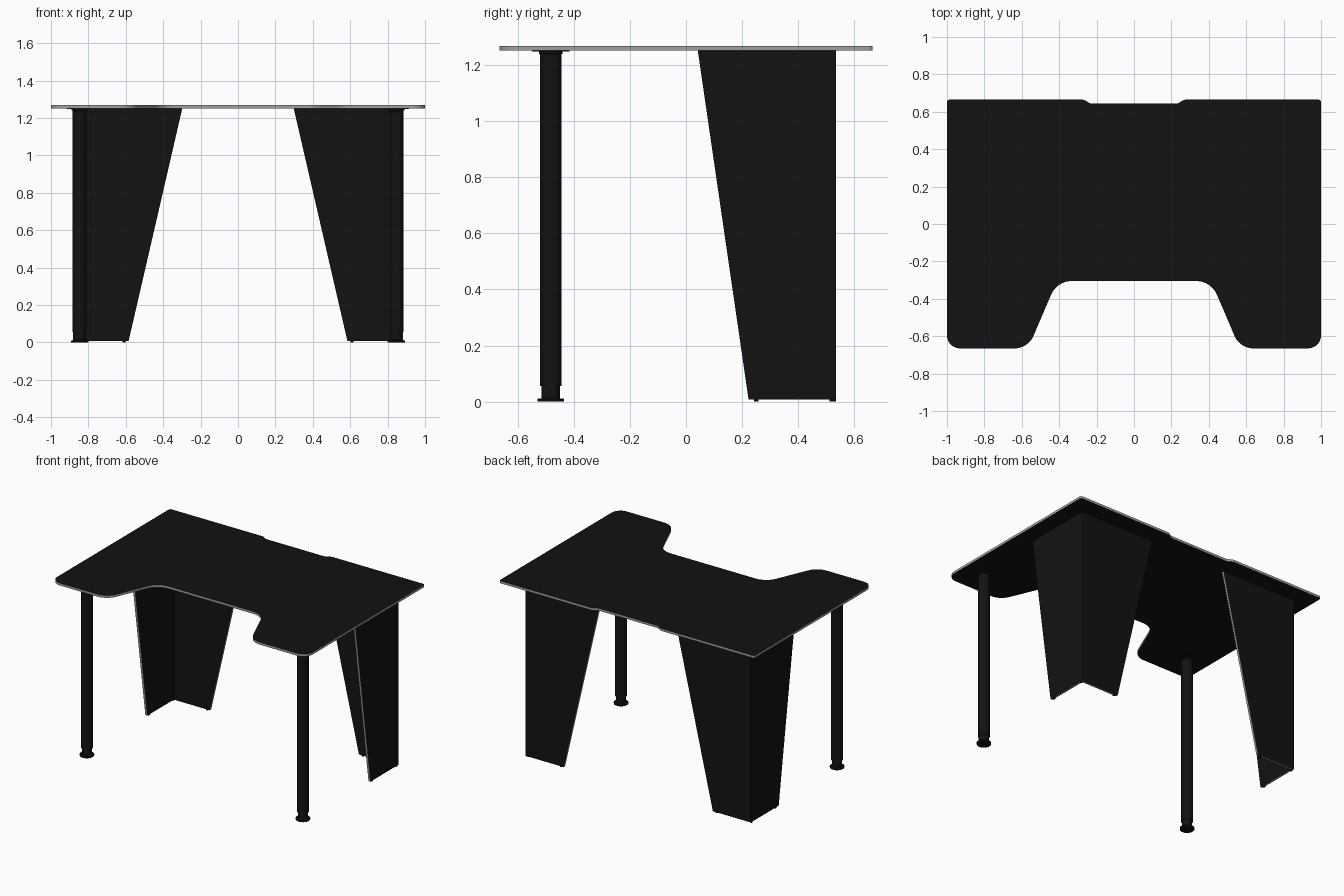
import bpy, bmesh, math
from mathutils import Vector

if "Cube" in bpy.data.objects:
    bpy.data.objects.remove(bpy.data.objects["Cube"])


def material(name, v):
    m = bpy.data.materials.new(name)
    m.diffuse_color = (v, v, v, 1)
    m.use_nodes = True
    m.node_tree.nodes["Principled BSDF"].inputs["Base Color"].default_value = m.diffuse_color
    return m


BLACK = material("black_laminate", 0.006)
GREY = material("grey_edge_band", 0.35)


def make_object(name, bm):
    bmesh.ops.recalc_face_normals(bm, faces=bm.faces)
    mesh = bpy.data.meshes.new(name)
    bm.to_mesh(mesh)
    bm.free()
    mesh.materials.append(BLACK)
    mesh.materials.append(GREY)
    ob = bpy.data.objects.new(name, mesh)
    bpy.context.collection.objects.link(ob)
    return ob


def fillet(corners, steps=10):
    """Round each (x, y, radius) corner of a closed outline."""
    out = []
    for i, (x, y, r) in enumerate(corners):
        p = Vector((x, y))
        a = (Vector(corners[i - 1][:2]) - p).normalized()
        b = (Vector(corners[(i + 1) % len(corners)][:2]) - p).normalized()
        half = a.angle(b) / 2
        centre = p + (a + b).normalized() * (r / math.sin(half))
        s = p + a * (r / math.tan(half)) - centre
        e = p + b * (r / math.tan(half)) - centre
        sweep = s.angle_signed(e)
        for k in range(steps + 1):
            t = -sweep * k / steps
            c, n = math.cos(t), math.sin(t)
            out.append(centre + Vector((s.x * c - s.y * n, s.x * n + s.y * c)))
    return out


def slab(points, offset):
    """Extrude a closed polygon by an offset vector."""
    bm = bmesh.new()
    face = bm.faces.new([bm.verts.new(p) for p in points])
    new = bmesh.ops.extrude_face_region(bm, geom=[face])
    # keep the starting cap so the slab is closed
    verts = [g for g in new["geom"] if isinstance(g, bmesh.types.BMVert)]
    bmesh.ops.translate(bm, verts=verts, vec=offset)
    if not any(all(abs((v.co - Vector(points[0])).dot(Vector(offset))) < 1e-7
                   for v in f.verts) for f in bm.faces):
        bm.verts.ensure_lookup_table()
        bm.faces.new(bm.verts[:len(points)])
    bmesh.ops.recalc_face_normals(bm, faces=bm.faces)
    return bm


# Desktop with front cut-out and shallow rear cable recess
right = [(0.235, 0.643, 0.05), (0.265, 0.665, 0.05), (1, 0.665, 0.015),
         (1, -0.665, 0.07), (0.566, -0.665, 0.11), (0.412, -0.305, 0.12)]
left = [(-x, y, r) for x, y, r in reversed(right)]
bm = slab([(p.x, p.y, 1.251) for p in fillet(right + left)], (0, 0, 0.017))
for f in bm.faces:
    f.material_index = 1 if abs(f.normal.z) < 0.5 else 0
top = make_object("desktop", bm)


# Tapered panels forming the rear corner legs
T, Z0, Z1 = 0.016, 0.007, 1.251
for s, side in ((-1, "left"), (1, "right")):
    back = slab([(s * x, 0.535, z) for x, z in
                 ((0.867, Z0), (0.585, Z0), (0.298, Z1), (0.867, Z1))], (0, -T, 0))
    flank = slab([(s * 0.883, y, z) for y, z in
                  ((0.535, Z0), (0.223, Z0), (0.042, Z1), (0.535, Z1))], (-s * T, 0, 0))
    for name, bm in (("back_panel", back), ("side_panel", flank)):
        for f in bm.faces:
            n = f.normal
            slanted = 0.05 < abs(n.z) < 0.5
            f.material_index = 1 if slanted or n.z < -0.5 else 0
        make_object(f"{side}_{name}", bm)


def lathe(name, profile, x, y, sides=32):
    """Revolve an (r, z) profile around a vertical axis."""
    bm = bmesh.new()
    rings = []
    for r, z in profile:
        rings.append([bm.verts.new((x + r * math.cos(2 * math.pi * k / sides),
                                    y + r * math.sin(2 * math.pi * k / sides), z))
                      for k in range(sides)])
    for a, b in zip(rings, rings[1:]):
        for k in range(sides):
            j = (k + 1) % sides
            bm.faces.new((a[k], a[j], b[j], b[k]))
    bm.faces.new(rings[0])
    bm.faces.new(rings[-1])
    ob = make_object(name, bm)
    bpy.ops.object.select_all(action="DESELECT")
    ob.select_set(True)
    bpy.context.view_layer.objects.active = ob
    bpy.ops.object.shade_smooth_by_angle(angle=math.radians(30))


# Round front legs with foot, neck, tube, collar and mounting plate; panel glides
LEG = [(0.046, 0), (0.047, 0.003), (0.047, 0.010), (0.033, 0.012), (0.033, 0.056),
       (0.038, 0.056), (0.038, 1.238), (0.042, 1.240), (0.042, 1.247),
       (0.066, 1.247), (0.066, 1.251)]
for s, side in ((-1, "left"), (1, "right")):
    lathe(f"{side}_front_leg", LEG, s * 0.847, -0.482)
    for i, (x, y) in enumerate(((0.61, 0.527), (0.875, 0.25), (0.875, 0.52))):
        lathe(f"{side}_glide_{i + 1}", [(0.008, 0), (0.008, Z0)], s * x, y, 12)
